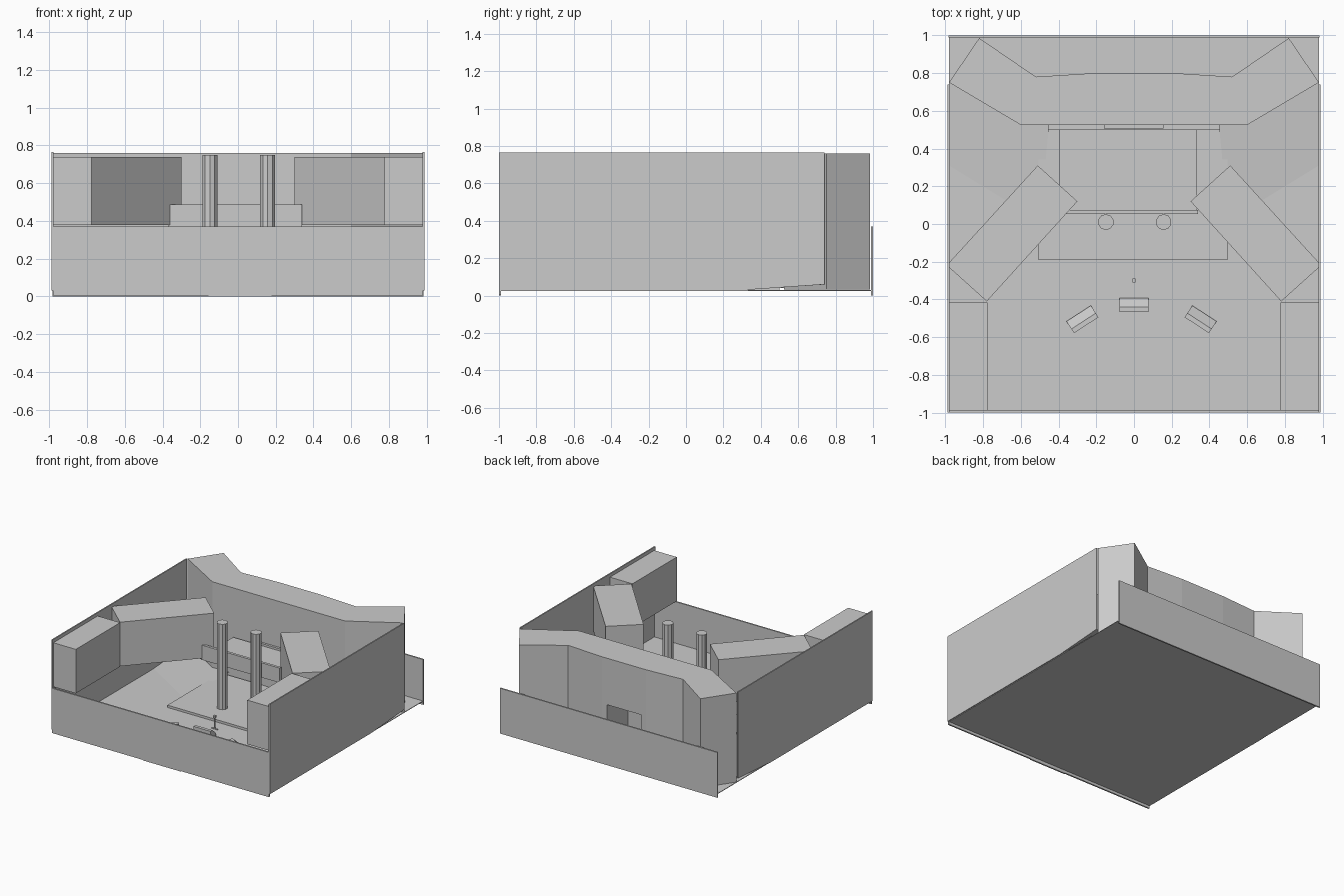
import bpy, bmesh, math
from mathutils import Matrix

if "Cube" in bpy.data.objects:
    bpy.data.objects.remove(bpy.data.objects["Cube"])


def make(name, verts, faces):
    me = bpy.data.meshes.new(name)
    me.from_pydata(verts, [], faces)
    bm = bmesh.new()
    bm.from_mesh(me)
    bmesh.ops.recalc_face_normals(bm, faces=bm.faces)
    bm.to_mesh(me)
    bm.free()
    ob = bpy.data.objects.new(name, me)
    bpy.context.collection.objects.link(ob)
    return ob


def prism(name, pts, bottom, top):
    """Extrude an xy outline from bottom to top."""
    n = len(pts)
    verts = [(x, y, z) for z in (bottom, top) for x, y in pts]
    faces = [tuple(range(n)), tuple(range(n, 2 * n))]
    faces += [(i, (i + 1) % n, n + (i + 1) % n, n + i) for i in range(n)]
    return make(name, verts, faces)


def box(name, x0, x1, y0, y1, z0, z1):
    return prism(name, [(x0, y0), (x1, y0), (x1, y1), (x0, y1)], z0, z1)


# Floor and low front and back walls
box("floor", -.98, .98, -.99, .99, .026, .031)
box("front_wall", -.98, .98, -1, -.988, .004, .37)
box("front_sill", -.16, .18, -1, -.988, 0, .012)
box("back_wall", -.983, .983, .988, 1, 0, .37)

# Rear block with a doorway tunnel
half = [(.6, .525), (.98, .75), (.82, .985), (.52, .78), (.2, .8)]
rear = prism("rear_block", half + [(-x, y) for x, y in reversed(half)], .032, .76)
cutter = box("doorway_cutter", -.155, .155, .4, .9, .06, .38)
cutter.hide_render = True
cutter.hide_viewport = True
mod = rear.modifiers.new("doorway", "BOOLEAN")
mod.object = cutter
mod.solver = 'EXACT'
box("door_panel", -.158, .155, .506, .526, .04, .385)

# Stage area: low platform, raised gallery and its parapet
box("stage_platform", -.505, .495, -.19, .5, .031, .05)
box("gallery_slab", -.395, .335, .075, .502, .355, .37)
box("gallery_parapet", -.367, .34, .053, .075, .365, .485)

for s, side in ((-1, "left"), (1, "right")):
    # Side wall, whose lower edge lifts over the rear ramp
    prof = [(-1, .03), (.31, .03), (.74, .06), (.74, .765), (-1, .765)]
    verts = [(s * x, y, z) for x in (.978, .988) for y, z in prof]
    make(side + "_wall", verts,
         [tuple(range(5)), tuple(range(5, 10))] +
         [(i, (i + 1) % 5, 5 + (i + 1) % 5, 5 + i) for i in range(5)])
    # Floor ramp rising to the rear block
    make(side + "_ramp",
         [(s * x, y, z) for x, y, z in
          ((.98, .31, .032), (.98, .75, .06), (.6, .525, .06), (.45, .525, .06), (.5, .015, .032))],
         [(0, 1, 2, 3, 4)])
    # Hanging side boxes
    box(side + "_front_box", *sorted((s * .98, s * .775)), -.988, -.415, .378, .738)
    prism(side + "_angled_box",
          [(s * x, y) for x, y in
           ((.98, -.205), (.51, .31), (.3, .12), (.78, -.41), (.98, -.23))], .378, .738)
    # Pillar
    bm = bmesh.new()
    bmesh.ops.create_cone(bm, cap_ends=True, segments=10, radius1=.042, radius2=.042, depth=.715,
                          matrix=Matrix.Translation((.004 + s * .153, .01, .39)))
    me = bpy.data.meshes.new(side + "_pillar")
    bm.to_mesh(me)
    bm.free()
    bpy.context.collection.objects.link(bpy.data.objects.new(side + "_pillar", me))


# Wedge floor speakers facing the stage
def wedge(name, x, y, angle):
    w, d, h = .077, .037, .065
    ob = make(name,
              [(sx * w, yy, z) for sx in (-1, 1)
               for yy, z in ((-d, 0), (d, 0), (d, .02), (-d * .3, h), (-d, h))],
              [tuple(range(5)), tuple(range(5, 10))] +
              [(i, (i + 1) % 5, 5 + (i + 1) % 5, 5 + i) for i in range(5)])
    ob.location = (x, y, .031)
    ob.rotation_euler.z = angle


wedge("centre_speaker", 0, -.428, 0)
wedge("left_speaker", -.273, -.505, math.radians(33))
wedge("right_speaker", .353, -.505, math.radians(-33))

# Small microphone stand
box("stand_base", -.027, .027, -.302, -.294, .031, .037)
box("stand_pole", -.004, .004, -.302, -.294, .031, .13)
box("stand_head", -.009, .009, -.31, -.288, .125, .142)
